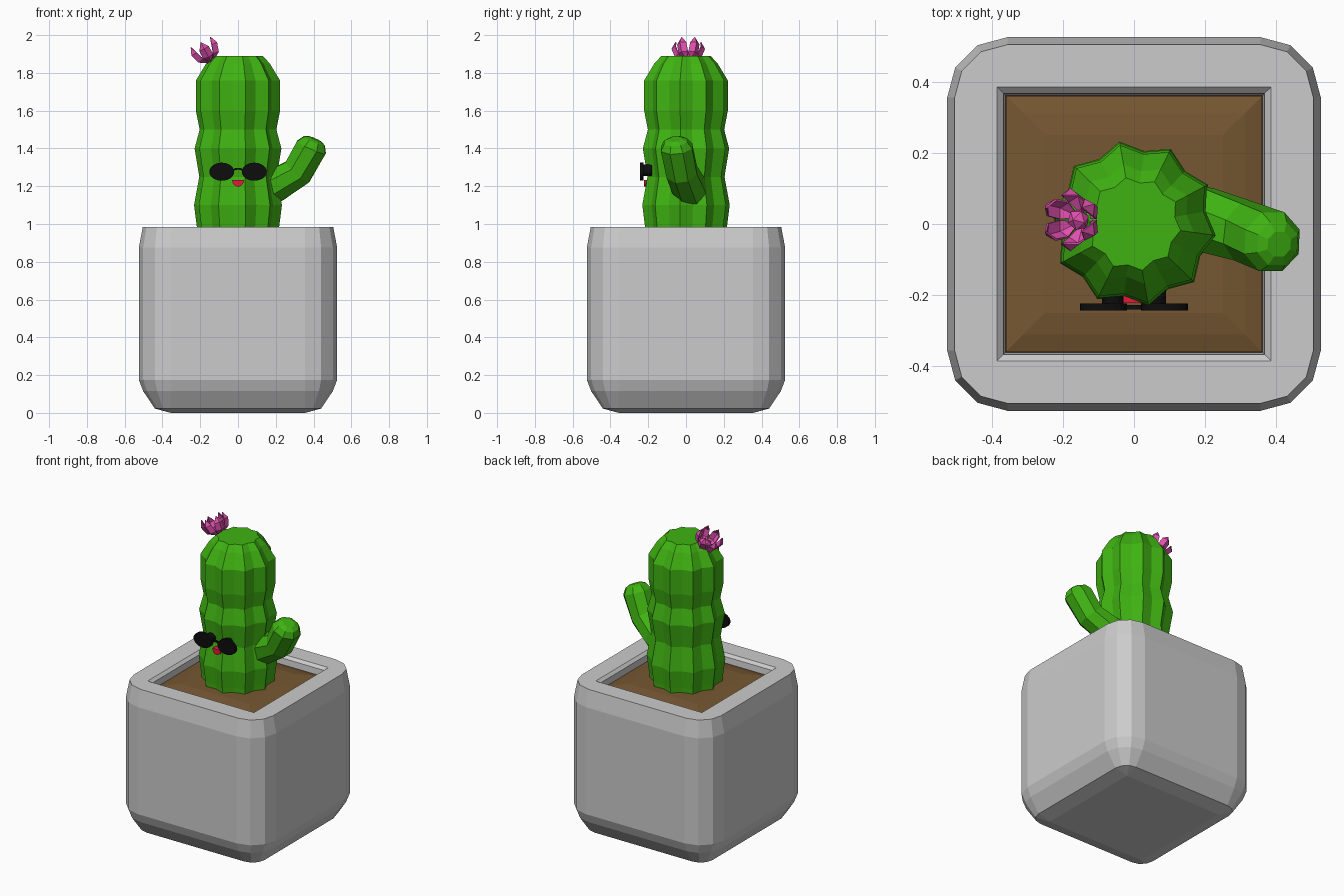
import bpy, bmesh
from math import sin, cos, pi, radians
from mathutils import Vector, Matrix

if "Cube" in bpy.data.objects:
    bpy.data.objects.remove(bpy.data.objects["Cube"])


def material(name, rgb):
    m = bpy.data.materials.new(name)
    m.diffuse_color = (*rgb, 1)
    m.use_nodes = True
    m.node_tree.nodes["Principled BSDF"].inputs["Base Color"].default_value = m.diffuse_color
    return m


GREEN = material("green", (0.05, 0.45, 0.006))
BROWN = material("soil", (0.18, 0.095, 0.032))
PINK = material("pink", (0.75, 0.08, 0.43))
BLACK = material("black", (0.004, 0.004, 0.004))
RED = material("red", (0.75, 0.01, 0.04))


def finish(bm, name, mat=None, normals=True):
    if normals:
        bmesh.ops.recalc_face_normals(bm, faces=bm.faces[:])
    me = bpy.data.meshes.new(name)
    bm.to_mesh(me)
    bm.free()
    ob = bpy.data.objects.new(name, me)
    bpy.context.collection.objects.link(ob)
    if mat:
        me.materials.append(mat)
    return ob


def loft(name, rings, mat=None):
    """Skin a list of equal-length point rings and cap both ends."""
    bm = bmesh.new()
    vs = [[bm.verts.new(p) for p in r] for r in rings]
    n = len(rings[0])
    for a, b in zip(vs, vs[1:]):
        for i in range(n):
            j = (i + 1) % n
            bm.faces.new((a[i], a[j], b[j], b[i]))
    bm.faces.new(vs[0][::-1])
    bm.faces.new(vs[-1])
    bmesh.ops.remove_doubles(bm, verts=bm.verts[:], dist=1e-5)
    return finish(bm, name, mat)


def square_ring(flat, r, z):
    """Square of half-width flat + r whose corners are 3-segment arcs of radius r."""
    pts = []
    for q in range(4):
        c = Matrix.Rotation(q * pi / 2, 3, 'Z') @ Vector((flat, flat, z))
        for k in range(4):
            a = q * pi / 2 + k * pi / 6
            pts.append(c + Vector((r * cos(a), r * sin(a), 0)))
    return pts


# Pot: bevelled cube with the top cut off and hollowed
F = 0.355
pot = [(F, 0, 0), (F, 0.085, 0.023), (F, 0.147, 0.085 + 0.03), (F, 0.17, 0.175),
       (F, 0.17, 0.875), (F, 0.149, 0.985), (0.385, 0, 0.985),
       (0.367, 0, 0.968), (0.36, 0, 0.90)]
loft("pot", [square_ring(*p) for p in pot])

# Soil: shallow mound
soil = [(0.361, 0, 0.91), (0.36, 0, 0.93), (0.31, 0, 0.945), (0.25, 0, 0.955)]
loft("soil", [square_ring(*p) for p in soil], BROWN)

# Ribbed trunk
RIBS = 10
trunk = [(0.92, 0.215), (0.985, 0.22), (1.1, 0.235), (1.25, 0.207), (1.4, 0.232),
         (1.5, 0.205), (1.6, 0.225), (1.76, 0.225), (1.85, 0.17), (1.89, 0.132)]
rings = []
for z, r in trunk:
    ring = []
    for i in range(RIBS * 2):
        a = radians(100) + i * pi / RIBS
        rr = r if i % 2 == 0 else r * 0.88
        ring.append((rr * cos(a), rr * sin(a), z))
    rings.append(ring)
loft("cactus_trunk", rings, GREEN)

# Bent arm
path = [((0.10, 0.035, 1.15), 0.095, (1, -.2, .5)), ((0.20, 0.012, 1.205), 0.095, (1, -.2, .5)),
        ((0.315, -0.022, 1.275), 0.088, (.8, -.2, .9)), ((0.388, -0.05, 1.405), 0.09, (.4, -.1, .9)),
        ((0.403, -0.055, 1.438), 0.066, (.4, -.1, .9)), ((0.408, -0.057, 1.45), 0.038, (.4, -.1, .9))]
rings = []
for p, r, d in path:
    t = Vector(d).normalized()
    u = Vector((0, 1, 0)) - t * t.y
    u.normalize()
    v = t.cross(u)
    rings.append([Vector(p) + r * (cos(a) * u + sin(a) * v)
                  for a in (pi / 8 + i * pi / 4 for i in range(8))])
loft("cactus_arm", rings, GREEN)

# Flower: cup of pointed petals, tilted to the left
axis = Vector((-0.47, 0, 0.88)).normalized()
tilt = axis.to_track_quat('Z', 'Y').to_matrix().to_4x4()
place = Matrix.Translation((-0.142, 0.012, 1.858)) @ tilt
PETALS = 6
bm = bmesh.new()


def polar(r, a, z):
    return bm.verts.new((r * cos(a), r * sin(a), z))


for i in range(PETALS):
    a = i * 2 * pi / PETALS
    h = 0.95 * pi / PETALS
    b = polar(0.012, a, 0)
    l1, m1, r1 = polar(0.058, a - h, 0.035), polar(0.068, a, 0.03), polar(0.058, a + h, 0.035)
    l2, m2, r2 = polar(0.072, a - h * .75, 0.08), polar(0.086, a, 0.078), polar(0.072, a + h * .75, 0.08)
    tip = polar(0.066, a, 0.118)
    for f in ((b, m1, l1), (b, r1, m1), (l1, m1, m2, l2), (m1, r1, r2, m2), (l2, m2, tip), (m2, r2, tip)):
        bm.faces.new(f)
bm.transform(place)
flower = finish(bm, "flower_petals", PINK)
sol = flower.modifiers.new("thickness", 'SOLIDIFY')
sol.thickness = 0.006
sol.offset = 0

bm = bmesh.new()
bmesh.ops.create_icosphere(bm, subdivisions=1, radius=0.032,
                           matrix=place @ Matrix.Translation((0, 0, 0.03)))
finish(bm, "flower_centre", PINK)


def disc(name, x, z, rx, rz, y0, y1, mat, start=0, end=2 * pi, n=24):
    """Elliptical slab (or part of one) facing the front."""
    span = n if end - start > 6 else n - 1
    prof = [(x + rx * cos(start + (end - start) * i / span),
             z + rz * sin(start + (end - start) * i / span)) for i in range(n)]
    return loft(name, [[(px, y, pz) for px, pz in prof] for y in (y0, y1)], mat)


# Sunglasses, eyes behind them and mouth
for side, s in (("left", -1), ("right", 1)):
    disc(side + "_lens", s * 0.086, 1.277, 0.066, 0.048, -0.243, -0.224, BLACK)
    disc(side + "_eye", s * 0.06, 1.285, 0.03, 0.03, -0.226, -0.18, BLACK, n=12)
bridge = [(0.03 * cos(a), 0.018 * sin(a)) for a in (i * pi / 6 for i in range(7))]
loft("glasses_bridge", [[(x, y, 1.27 + z + dz) for y, dz in
                         ((-0.24, 0), (-0.228, 0), (-0.228, .01), (-0.24, .01))]
                        for x, z in bridge], BLACK)
disc("mouth", 0, 1.233, 0.031, 0.036, -0.222, -0.18, RED, pi, 2 * pi, 10)
